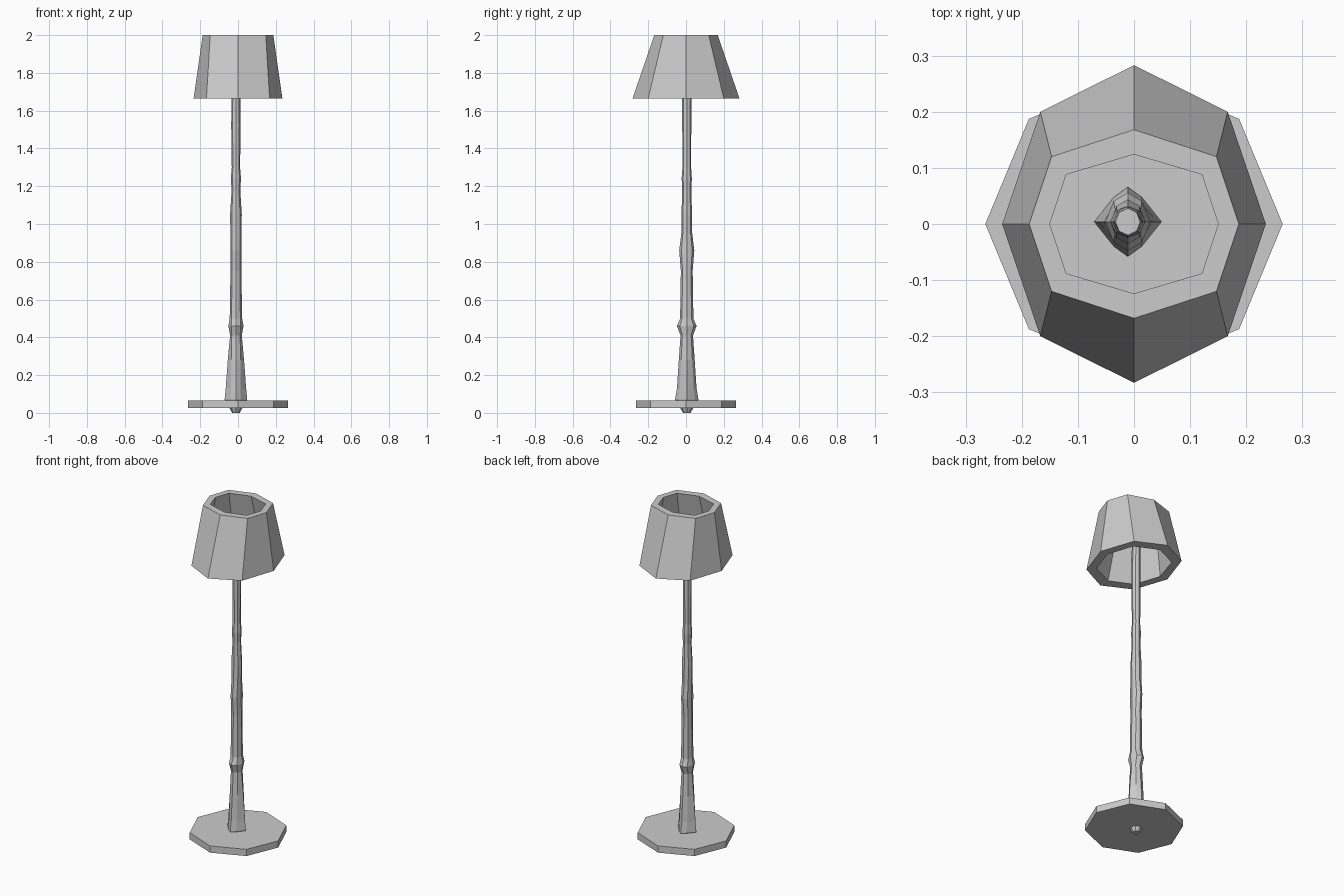
import bpy
import bmesh

cube = bpy.data.objects.get("Cube")
if cube:
    bpy.data.objects.remove(cube)

grey = bpy.data.materials.new("plain grey")
grey.use_nodes = True
colour = (0.6, 0.6, 0.6, 1)
grey.diffuse_color = colour
grey.node_tree.nodes["Principled BSDF"].inputs["Base Color"].default_value = colour


def octagon(z, rx, ry, dx=None, dy=None, cx=0, cy=0):
    """Eight points: tips on the axes, mirrored diagonal corners between."""
    dx = rx * 0.707 if dx is None else dx
    dy = ry * 0.707 if dy is None else dy
    plan = [(rx, 0), (dx, dy), (0, ry), (-dx, dy),
            (-rx, 0), (-dx, -dy), (0, -ry), (dx, -dy)]
    return [(cx + x, cy + y, z) for x, y in plan]


def loft(name, rings, closed=False):
    """Skin a stack of rings; close it into a loop or cap both ends."""
    bm = bmesh.new()
    loops = [[bm.verts.new(p) for p in ring] for ring in rings]
    pairs = list(zip(loops, loops[1:]))
    if closed:
        pairs.append((loops[-1], loops[0]))
    else:
        bm.faces.new(loops[0][::-1])
        bm.faces.new(loops[-1])
    for low, high in pairs:
        for i in range(len(low)):
            j = (i + 1) % len(low)
            bm.faces.new((low[i], low[j], high[j], high[i]))
    bmesh.ops.recalc_face_normals(bm, faces=bm.faces)
    mesh = bpy.data.meshes.new(name)
    bm.to_mesh(mesh)
    bm.free()
    mesh.materials.append(grey)
    obj = bpy.data.objects.new(name, mesh)
    bpy.context.collection.objects.link(obj)
    return obj


# Flat octagonal foot
loft("base_plate", [octagon(z, 0.265, 0.265) for z in (0.025, 0.065)])

# Knobbly pole, with a tapered stub below the foot: height, half width, half depth
pole = [(0, 0.02, 0.02), (0.025, 0.034, 0.034), (0.07, 0.06, 0.062),
        (0.13, 0.054, 0.052), (0.28, 0.043, 0.042), (0.41, 0.031, 0.033),
        (0.46, 0.04, 0.052), (0.5, 0.033, 0.035), (0.68, 0.03, 0.033),
        (0.75, 0.03, 0.031), (0.86, 0.029, 0.04), (0.95, 0.029, 0.029),
        (1.05, 0.031, 0.028), (1.18, 0.023, 0.024), (1.24, 0.027, 0.027),
        (1.3, 0.022, 0.023), (1.52, 0.025, 0.024), (1.82, 0.022, 0.024)]
loft("pole", [octagon(z, rx, ry, dx=min(rx * 0.707, 0.025), cx=-0.011, cy=0.004)
              for z, rx, ry in pole])

# Thick-walled open shade
loft("lamp_shade", [
    octagon(1.665, 0.235, 0.283, 0.167, 0.2),
    octagon(2, 0.187, 0.168, 0.147, 0.12),
    octagon(2, 0.15, 0.124, 0.121, 0.088),
    octagon(1.665, 0.185, 0.218, 0.135, 0.155),
], closed=True)
